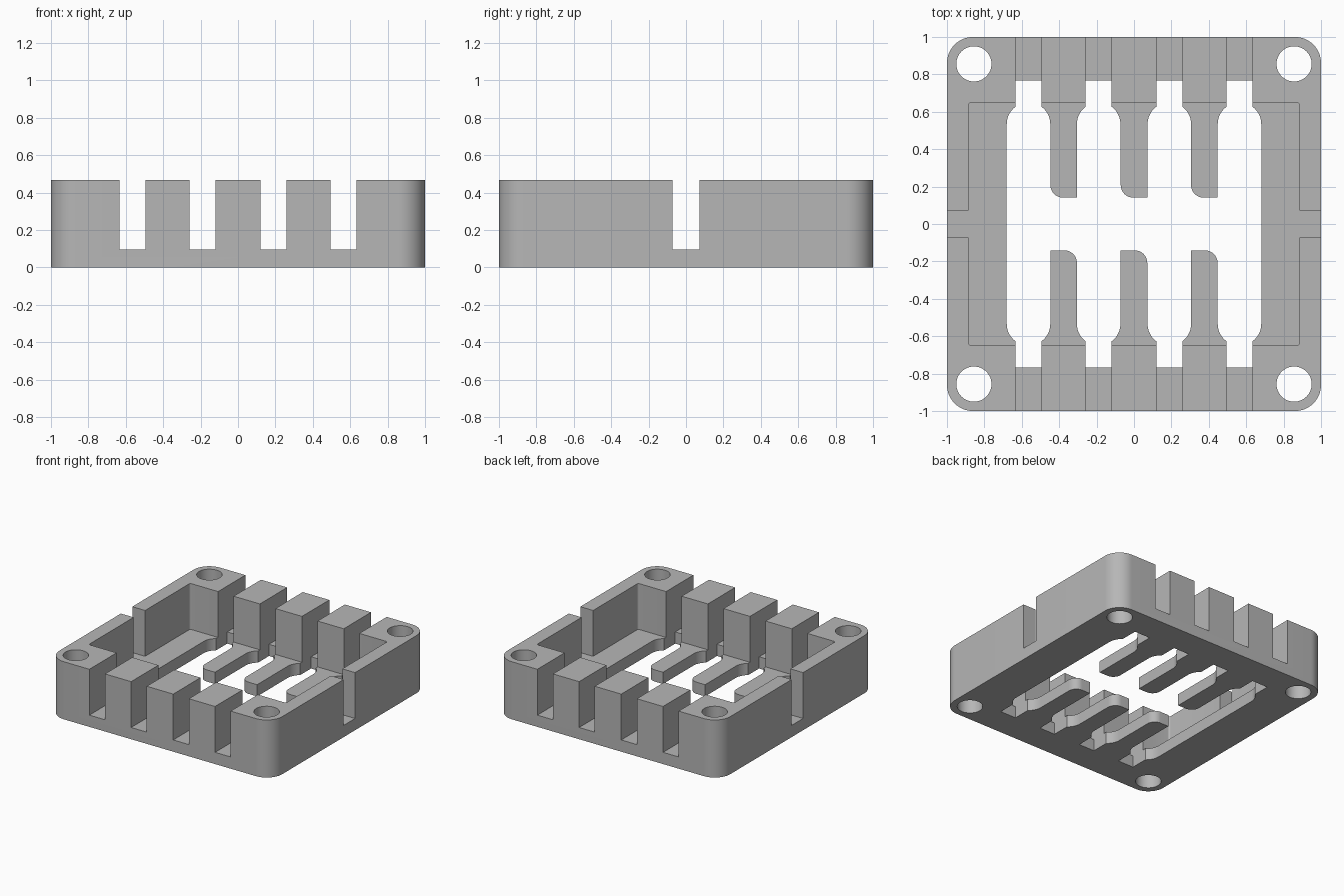
import bpy
import bmesh
from math import sin, cos, pi, radians

cube = bpy.data.objects.get("Cube")
if cube:
    bpy.data.objects.remove(cube, do_unlink=True)

HEIGHT, FLOOR = 0.467, 0.095
LOW, HIGH = -0.1, 0.6                    # cutter overshoot below and above
SLOTS = (-0.564, -0.189, 0.189, 0.564)
FINGERS = (-0.376, 0.0, 0.376)

grey = bpy.data.materials.new("grey plastic")
grey.use_nodes = True
colour = (0.47, 0.47, 0.47, 1)
grey.diffuse_color = colour
grey.node_tree.nodes["Principled BSDF"].inputs["Base Color"].default_value = colour


def arc(cx, cy, r, start, end, n=12):
    return [(cx + r * cos(a), cy + r * sin(a))
            for a in (radians(start + (end - start) * i / n) for i in range(n + 1))]


def rounded(hx, hy, r, cx=0, n=12):
    """Outline of a rounded rectangle with half sizes hx, hy."""
    pts = []
    for k, (sx, sy) in enumerate(((1, 1), (-1, 1), (-1, -1), (1, -1))):
        pts += arc(cx + sx * (hx - r), sy * (hy - r), r, 90 * k, 90 * k + 90, n)
    return pts


def rect(x0, x1, y0, y1):
    return [(x0, y0), (x1, y0), (x1, y1), (x0, y1)]


def prism(name, outline, z0, z1):
    bm = bmesh.new()
    base = bm.faces.new([bm.verts.new((x, y, z0)) for x, y in outline])
    top = bmesh.ops.extrude_face_region(bm, geom=[base])["geom"]
    bmesh.ops.translate(bm, vec=(0, 0, z1 - z0),
                        verts=[v for v in top if isinstance(v, bmesh.types.BMVert)])
    bmesh.ops.remove_doubles(bm, verts=bm.verts, dist=1e-5)
    bmesh.ops.recalc_face_normals(bm, faces=bm.faces)
    mesh = bpy.data.meshes.new(name)
    bm.to_mesh(mesh)
    bm.free()
    ob = bpy.data.objects.new(name, mesh)
    bpy.context.collection.objects.link(ob)
    return ob


body = prism("frame_body", rounded(1, 1, 0.14, n=16), 0, HEIGHT)
body.data.materials.append(grey)
bpy.ops.object.select_all(action="DESELECT")
bpy.context.view_layer.objects.active = body
body.select_set(True)


def cut(outline, z0=LOW):
    cutter = prism("cutter", outline, z0, HIGH)
    cutter.hide_render = True
    mod = body.modifiers.new("cut", "BOOLEAN")
    mod.operation, mod.solver, mod.object = "DIFFERENCE", "EXACT", cutter
    bpy.ops.object.modifier_apply(modifier=mod.name)
    bpy.data.objects.remove(cutter, do_unlink=True)


# Inner pocket and the notches in the side walls
cut(rounded(0.885, 0.65, 0.015, n=4), FLOOR)
cut(rect(-1.1, 1.1, -0.073, 0.073), FLOOR)

# Slots through the front and back walls, with round-ended channels in the floor
for x in SLOTS:
    cut(rect(x - 0.07, x + 0.07, -1.1, 1.1), FLOOR)
    cut(rect(x - 0.07, x + 0.07, -0.767, 0.767))
    cut(rounded(0.1165, 0.65, 0.1164, x))

# Gap between the finger tips
cut(rect(-0.6, 0.6, -0.141, 0.141))

# One rounded corner on each finger tip, turned half way round for the front row
R, E = 0.067, 0.01
for x in FINGERS:
    for s in (1, -1):
        x0, y0 = x * s - 0.071, 0.141
        corner = ([(x0 - E, y0 - E), (x0 + R, y0 - E)]
                  + arc(x0 + R, y0 + R, R, 270, 180)
                  + [(x0 - E, y0 + R)])
        cut([(s * px, s * py) for px, py in corner])

# Corner screw holes
for sx in (-1, 1):
    for sy in (-1, 1):
        cut(arc(sx * 0.856, sy * 0.856, 0.094, 0, 352.5, 47))

bpy.ops.object.shade_smooth_by_angle(angle=pi / 6)
